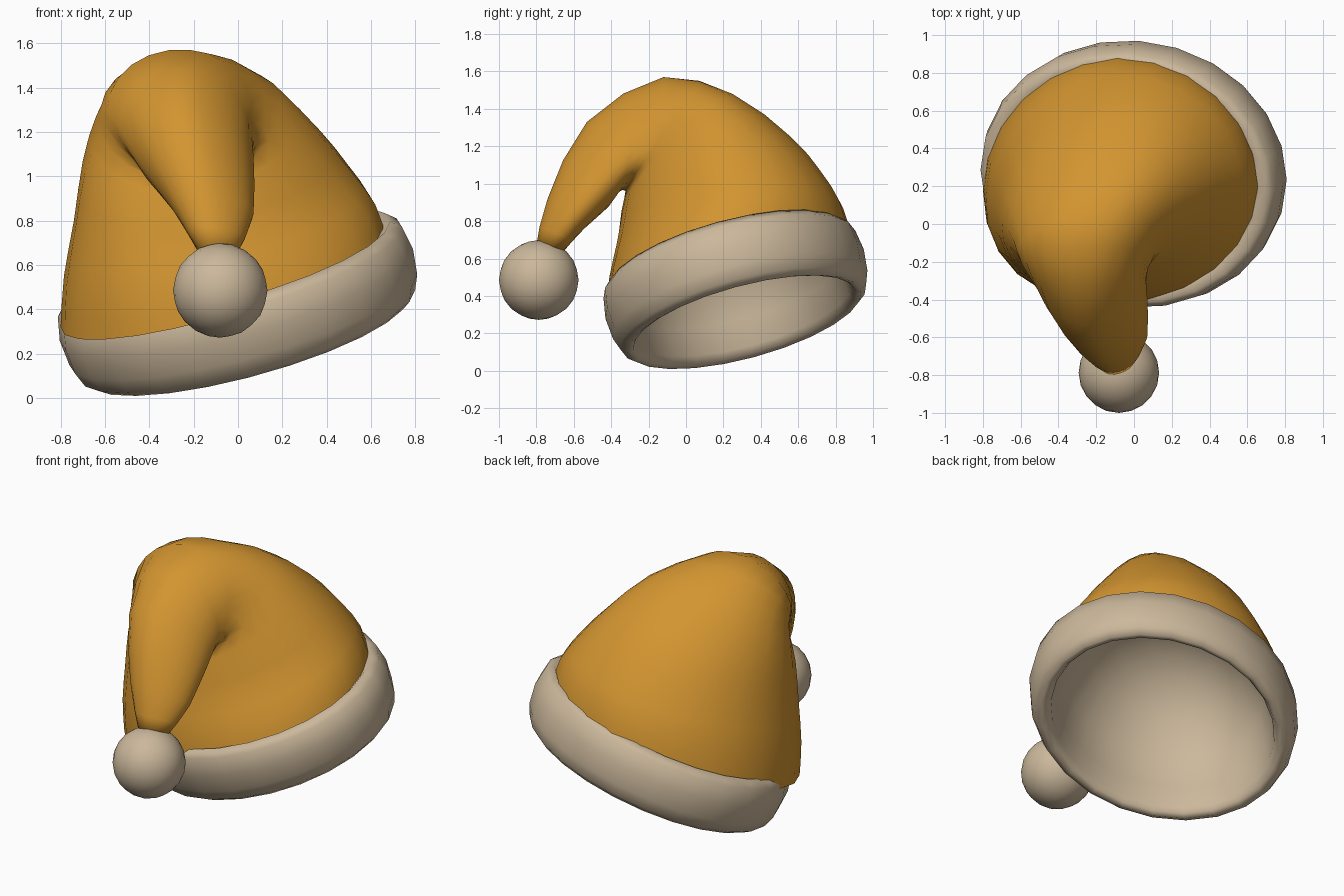
import bpy, bmesh, math
from mathutils import Vector

if "Cube" in bpy.data.objects:
    bpy.data.objects.remove(bpy.data.objects["Cube"])

def material(name, rgb):
    m = bpy.data.materials.new(name)
    m.diffuse_color = (*rgb, 1)
    m.use_nodes = True
    m.node_tree.nodes["Principled BSDF"].inputs["Base Color"].default_value = m.diffuse_color
    return m

ORANGE = material("orange cloth", (0.65, 0.30, 0.03))
CREAM = material("cream fleece", (0.60, 0.48, 0.33))
SEG = 24

def loft(name, rings, mat, cap_start, cap_end):
    """Skin a list of closed rings of points."""
    bm = bmesh.new()
    rows = [[bm.verts.new(p) for p in ring] for ring in rings]
    for a, b in zip(rows, rows[1:]):
        for i in range(len(a)):
            j = (i + 1) % len(a)
            bm.faces.new((a[i], a[j], b[j], b[i]))
    if cap_start:
        bm.faces.new(rows[0][::-1])
    if cap_end:
        bm.faces.new(rows[-1])
    bmesh.ops.recalc_face_normals(bm, faces=bm.faces)
    me = bpy.data.meshes.new(name)
    bm.to_mesh(me)
    bm.free()
    me.materials.append(mat)
    for p in me.polygons:
        p.use_smooth = True
    ob = bpy.data.objects.new(name, me)
    bpy.context.collection.objects.link(ob)
    return ob

# Fleece brim with hollow lining: elliptical lathe on a tilted axis
base = Vector((0.05, 0.315, 0.26))
n = Vector((-0.28, -0.27, 1)).normalized()
u = (Vector((1, 0, 0)) - n * n.x).normalized()
v = n.cross(u)
profile = [(0.84, 0.33), (0.92, 0.37), (0.975, 0.33), (1.0, 0.22), (0.985, 0.10),
           (0.95, 0.03), (0.90, 0.0), (0.86, 0.01), (0.83, 0.05), (0.81, 0.2),
           (0.74, 0.4), (0.56, 0.6), (0.36, 0.72), (0.12, 0.78)]
ts = [2 * math.pi * i / SEG for i in range(SEG)]
loft("brim", [[base + n * h + u * (0.825 * s * math.cos(t)) + v * (0.715 * s * math.sin(t))
               for t in ts] for s, h in profile], CREAM, False, True)

# Cloth cone: rings through front, back, left and right points, folding over to the tip
keys = [
    ((-0.10, -0.42, 0.36), (-0.08, 0.89, 0.70), (-0.80, 0.18, 0.32), (0.67, 0.20, 0.72)),
    ((-0.15, -0.41, 0.50), (-0.10, 0.84, 0.87), (-0.785, 0.15, 0.55), (0.62, 0.20, 0.87)),
    ((-0.20, -0.37, 0.68), (-0.12, 0.73, 1.04), (-0.74, 0.10, 0.80), (0.51, 0.19, 1.02)),
    ((-0.20, -0.34, 0.85), (-0.13, 0.57, 1.23), (-0.70, 0.02, 1.07), (0.38, 0.13, 1.17)),
    ((-0.20, -0.32, 0.96), (-0.16, 0.25, 1.47), (-0.64, -0.08, 1.27), (0.19, 0.00, 1.32)),
    ((-0.18, -0.37, 0.95), (-0.22, -0.12, 1.57), (-0.59, -0.22, 1.30), (0.07, -0.20, 1.25)),
    ((-0.17, -0.43, 0.87), (-0.24, -0.53, 1.33), (-0.46, -0.42, 1.10), (0.07, -0.38, 1.09)),
    ((-0.12, -0.55, 0.76), (-0.14, -0.74, 0.92), (-0.30, -0.63, 0.87), (0.07, -0.60, 0.83)),
    ((-0.09, -0.66, 0.63), (-0.10, -0.80, 0.67), (-0.18, -0.73, 0.66), (0.00, -0.72, 0.66)),
]

def cloth_ring(key):
    f, b, l, r = key
    c = (f + b + l + r) / 4
    return [c + abs(math.cos(t)) * ((r if math.cos(t) > 0 else l) - c)
            + abs(math.sin(t)) * ((b if math.sin(t) > 0 else f) - c) for t in ts]

rows = [cloth_ring([Vector(p) for p in k]) for k in keys]
rings = []
for i in range(len(rows) - 1):
    p0, p1 = rows[max(i - 1, 0)], rows[i]
    p2, p3 = rows[i + 1], rows[min(i + 2, len(rows) - 1)]
    rings.append(p1)
    rings.append([(b + c) * 0.5625 - (a + d) * 0.0625 for a, b, c, d in zip(p0, p1, p2, p3)])
rings.append(rows[-1])
loft("cloth_cone", rings, ORANGE, False, True)

# Pompom on the tip
bpy.ops.mesh.primitive_ico_sphere_add(subdivisions=3, radius=0.213, location=(-0.08, -0.787, 0.485))
pom = bpy.context.object
pom.name = "pompom"
pom.data.materials.append(CREAM)
bpy.ops.object.shade_smooth()
